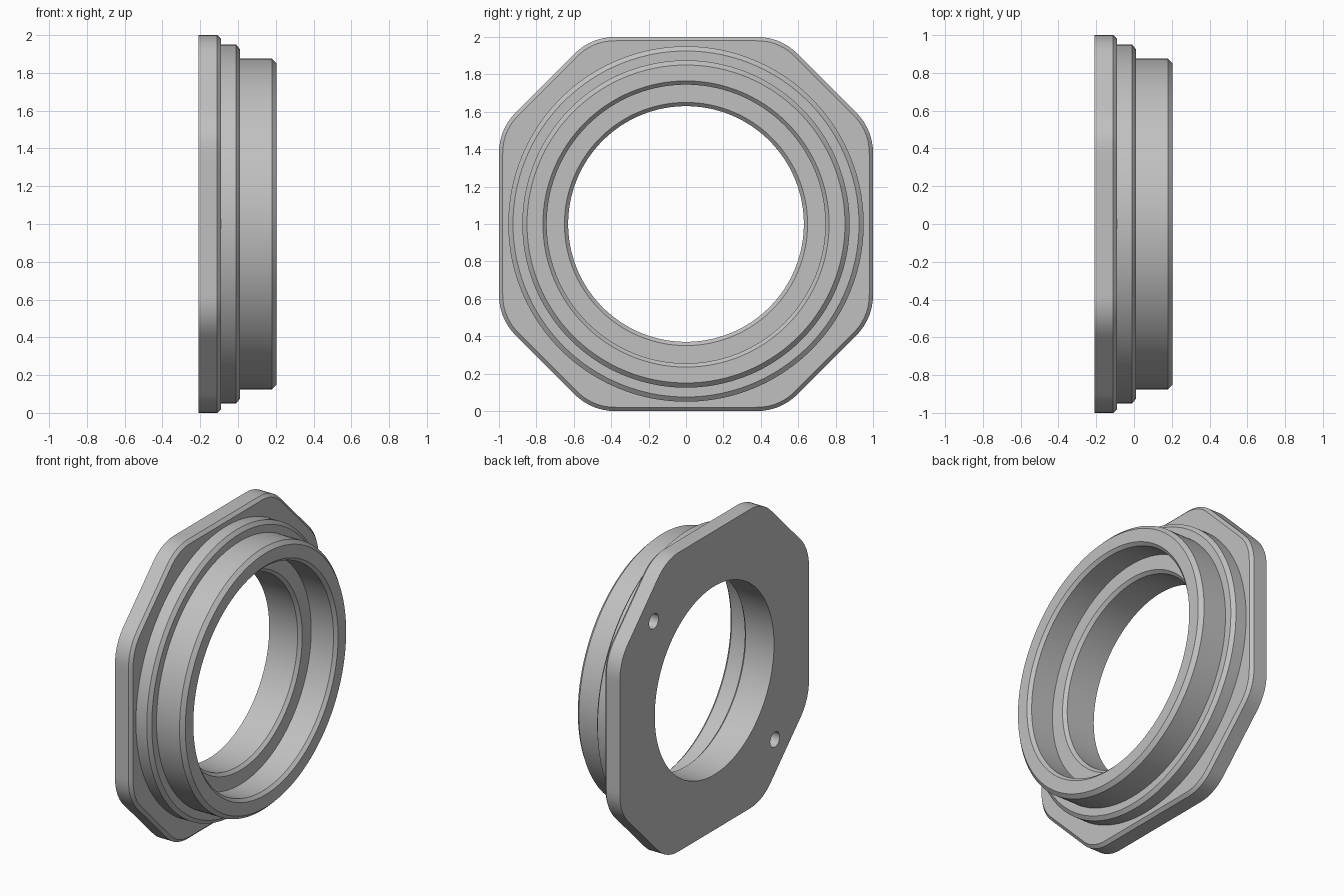
import bpy, bmesh
from math import sin, cos, pi, sqrt, atan2
from mathutils import Matrix, Vector

cube = bpy.data.objects.get("Cube")
if cube:
    bpy.data.objects.remove(cube, do_unlink=True)

SEGMENTS = 192
DIAGONAL, FILLET = 1.065, 0.30   # corner cut distance and its rounding


def circle(radius):
    return lambda a: radius


def flange_outline(inset):
    """Polar radius of a square with cut, rounded corners."""
    f, d, side = FILLET - inset, DIAGONAL - inset, 1 - inset
    cx = side - f
    cy = (d - f) * sqrt(2) - cx
    start = atan2(cy, side)
    end = atan2(cy + f * sqrt(0.5), cx + f * sqrt(0.5))

    def radius(a):
        a = a % (pi / 2)
        a = min(a, pi / 2 - a)
        if a <= start:
            return side / cos(a)
        if a >= end:
            return d / cos(pi / 4 - a)
        along = cx * cos(a) + cy * sin(a)
        return along + sqrt(along ** 2 - cx ** 2 - cy ** 2 + f ** 2)
    return radius


def loft(name, profile):
    """Join rings around the x axis into a closed, hollow body."""
    bm = bmesh.new()
    rings = []
    for x, radius in profile:
        ring = []
        for i in range(SEGMENTS):
            a = 2 * pi * i / SEGMENTS
            r = radius(a)
            ring.append(bm.verts.new((x, r * cos(a), 1 + r * sin(a))))
        rings.append(ring)
    for k, ring in enumerate(rings):
        after = rings[(k + 1) % len(rings)]
        for i in range(SEGMENTS):
            j = (i + 1) % SEGMENTS
            bm.faces.new((ring[i], ring[j], after[j], after[i]))
    bmesh.ops.recalc_face_normals(bm, faces=bm.faces)
    return make_object(name, bm)


def make_object(name, bm):
    mesh = bpy.data.meshes.new(name)
    bm.to_mesh(mesh)
    bm.free()
    obj = bpy.data.objects.new(name, mesh)
    bpy.context.collection.objects.link(obj)
    return obj


# Flange, collar, sleeve and stepped bore in one section
body = loft("flanged_ring", [
    (-0.21, circle(0.63)),
    (-0.21, flange_outline(0)),
    (-0.11, flange_outline(0)),
    (-0.09, flange_outline(0.02)),
    (-0.09, circle(0.95)),
    (-0.01, circle(0.95)),
    (0.01, circle(0.925)),
    (0.01, circle(0.875)),
    (0.18, circle(0.875)),
    (0.205, circle(0.85)),
    (0.205, circle(0.765)),
    (0.185, circle(0.745)),
    (0.02, circle(0.745)),
    (0.02, circle(0.65)),
    (0.0, circle(0.63)),
])

# Two blind holes in the back of the flange, on one diagonal
bm = bmesh.new()
for side in (-1, 1):
    place = Matrix.Translation((-0.21, 0.64 * side, 1 + 0.64 * side))
    bmesh.ops.create_cone(bm, cap_ends=True, segments=32, radius1=0.05,
                          radius2=0.05, depth=0.2,
                          matrix=place @ Matrix.Rotation(pi / 2, 4, 'Y'))
cutter = make_object("hole_cutter", bm)
cutter.hide_render = True

cut = body.modifiers.new("holes", 'BOOLEAN')
cut.operation = 'DIFFERENCE'
cut.solver = 'EXACT'
cut.object = cutter

bpy.ops.object.select_all(action='DESELECT')
body.select_set(True)
bpy.context.view_layer.objects.active = body
bpy.ops.object.modifier_apply(modifier=cut.name)
bpy.data.objects.remove(cutter, do_unlink=True)
bpy.ops.object.shade_smooth_by_angle(angle=pi / 6)

# Plain grey finish
grey = bpy.data.materials.new("light_grey")
grey.use_nodes = True
colour = (0.53, 0.53, 0.53, 1)
grey.diffuse_color = colour
grey.node_tree.nodes["Principled BSDF"].inputs["Base Color"].default_value = colour
body.data.materials.clear()
body.data.materials.append(grey)
